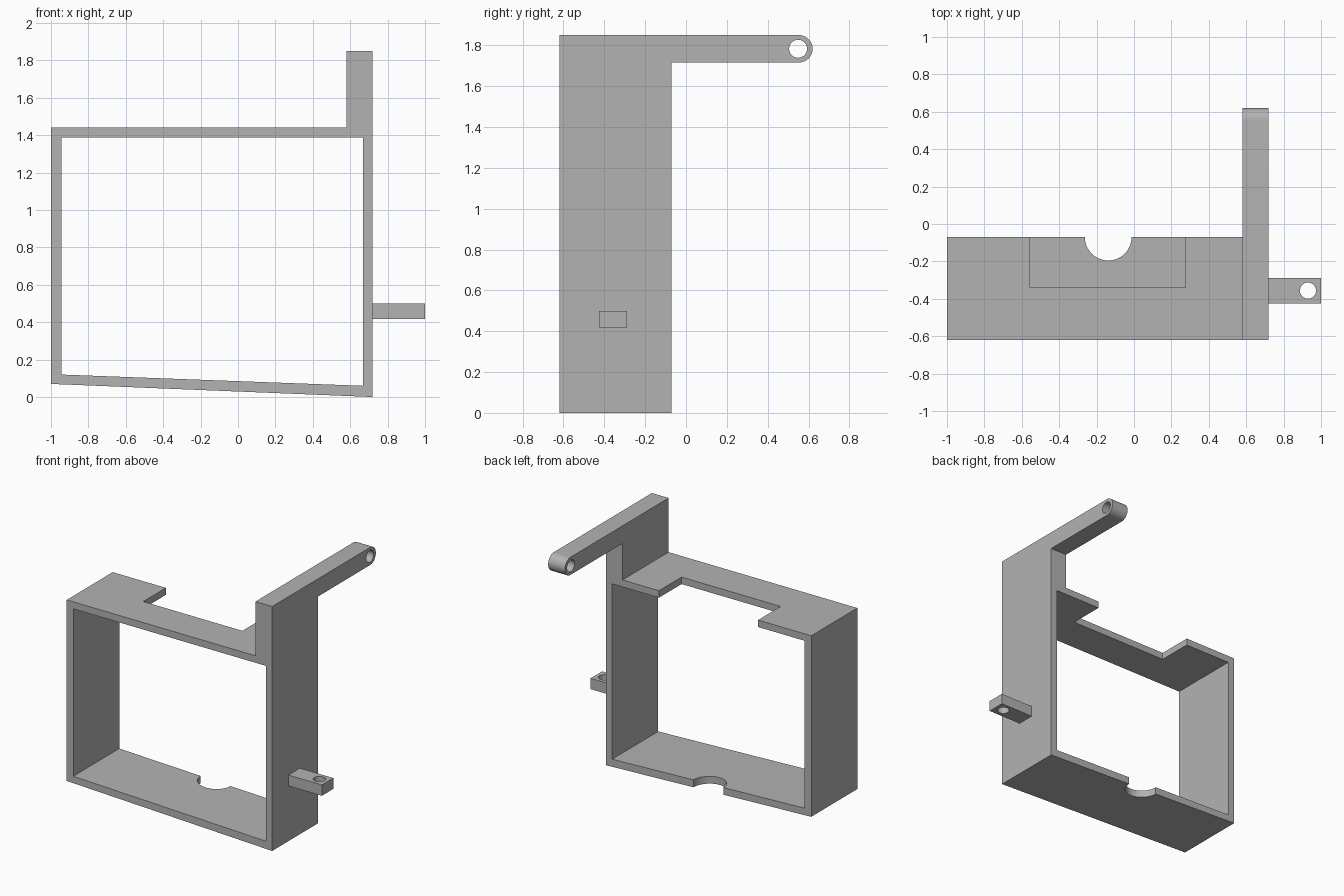
import bpy
import bmesh
import math
from mathutils import Vector

if "Cube" in bpy.data.objects:
    bpy.data.objects.remove(bpy.data.objects["Cube"], do_unlink=True)

# One plain grey for the whole bracket
grey = bpy.data.materials.new("plain_grey")
grey.use_nodes = True
colour = (0.45, 0.45, 0.45, 1)
grey.diffuse_color = colour
grey.node_tree.nodes["Principled BSDF"].inputs["Base Color"].default_value = colour

FRONT, BACK = -0.62, -0.07


def prism(name, outline, axis, start, end):
    """Extrude a 2D outline along an axis; the outline uses the other two axes in order."""
    bm = bmesh.new()
    corners = []
    for a, b in outline:
        co = [a, b]
        co.insert("xyz".index(axis), start)
        corners.append(bm.verts.new(co))
    face = bm.faces.new(corners)
    shift = Vector((0, 0, 0))
    shift["xyz".index(axis)] = end - start
    moved = bmesh.ops.extrude_face_region(bm, geom=[face])["geom"]
    bmesh.ops.translate(bm, vec=shift, verts=[v for v in moved if isinstance(v, bmesh.types.BMVert)])
    bmesh.ops.recalc_face_normals(bm, faces=bm.faces)
    mesh = bpy.data.meshes.new(name)
    bm.to_mesh(mesh)
    bm.free()
    mesh.materials.append(grey)
    obj = bpy.data.objects.new(name, mesh)
    bpy.context.collection.objects.link(obj)
    return obj


def rect(a0, a1, b0, b1):
    return [(a0, b0), (a1, b0), (a1, b1), (a0, b1)]


def arc(a, b, radius, start=0, sweep=360, steps=48):
    count = steps if sweep == 360 else steps + 1
    angles = [math.radians(start + sweep * i / steps) for i in range(count)]
    return [(a + radius * math.cos(t), b + radius * math.sin(t)) for t in angles]


def combine(target, tool, operation):
    """Apply a boolean and remove the tool object."""
    tool.hide_render = True
    mod = target.modifiers.new(operation.lower(), 'BOOLEAN')
    mod.operation = operation
    mod.solver = 'EXACT'
    mod.object = tool
    bpy.context.view_layer.objects.active = target
    bpy.ops.object.modifier_apply(modifier=mod.name)
    bpy.data.objects.remove(tool, do_unlink=True)


# Frame with tall post and sloping floor
frame = prism("frame", [(-1, 0.07), (0.72, 0), (0.72, 1.85), (0.58, 1.85), (0.58, 1.44), (-1, 1.44)],
              "y", FRONT, BACK)
opening = [(-0.945, 0.12), (0.667, 0.06), (0.667, 1.387), (-0.945, 1.387)]
combine(frame, prism("opening_cutter", opening, "y", -1, 1), 'DIFFERENCE')

# Rectangular notch in the roof, round notch in the floor
combine(frame, prism("roof_notch", rect(-0.555, 0.275, -0.34, 0.2), "z", 1.2, 1.6), 'DIFFERENCE')
combine(frame, prism("floor_notch", arc(-0.138, BACK, 0.125), "z", -0.2, 0.3), 'DIFFERENCE')

# Rear arm with rounded, drilled end
arm_z, arm_r, arm_y = 1.783, 0.067, 0.553
arm_outline = [(-0.3, arm_z - arm_r)] + arc(arm_y, arm_z, arm_r, -90, 180, 24) + [(-0.3, arm_z + arm_r)]
combine(frame, prism("rear_arm", arm_outline, "x", 0.58, 0.72), 'UNION')
combine(frame, prism("arm_hole", arc(0.549, arm_z, 0.044), "x", 0.4, 0.9), 'DIFFERENCE')

# Side lug with vertical hole
lug = prism("side_lug", rect(0.72, 1, -0.425, -0.288), "z", 0.418, 0.5)
combine(lug, prism("lug_hole", arc(0.93, -0.356, 0.043), "z", 0.2, 0.7), 'DIFFERENCE')

for obj in (frame, lug):
    bpy.ops.object.select_all(action='DESELECT')
    obj.select_set(True)
    bpy.context.view_layer.objects.active = obj
    bpy.ops.object.shade_smooth_by_angle(angle=math.radians(30))
